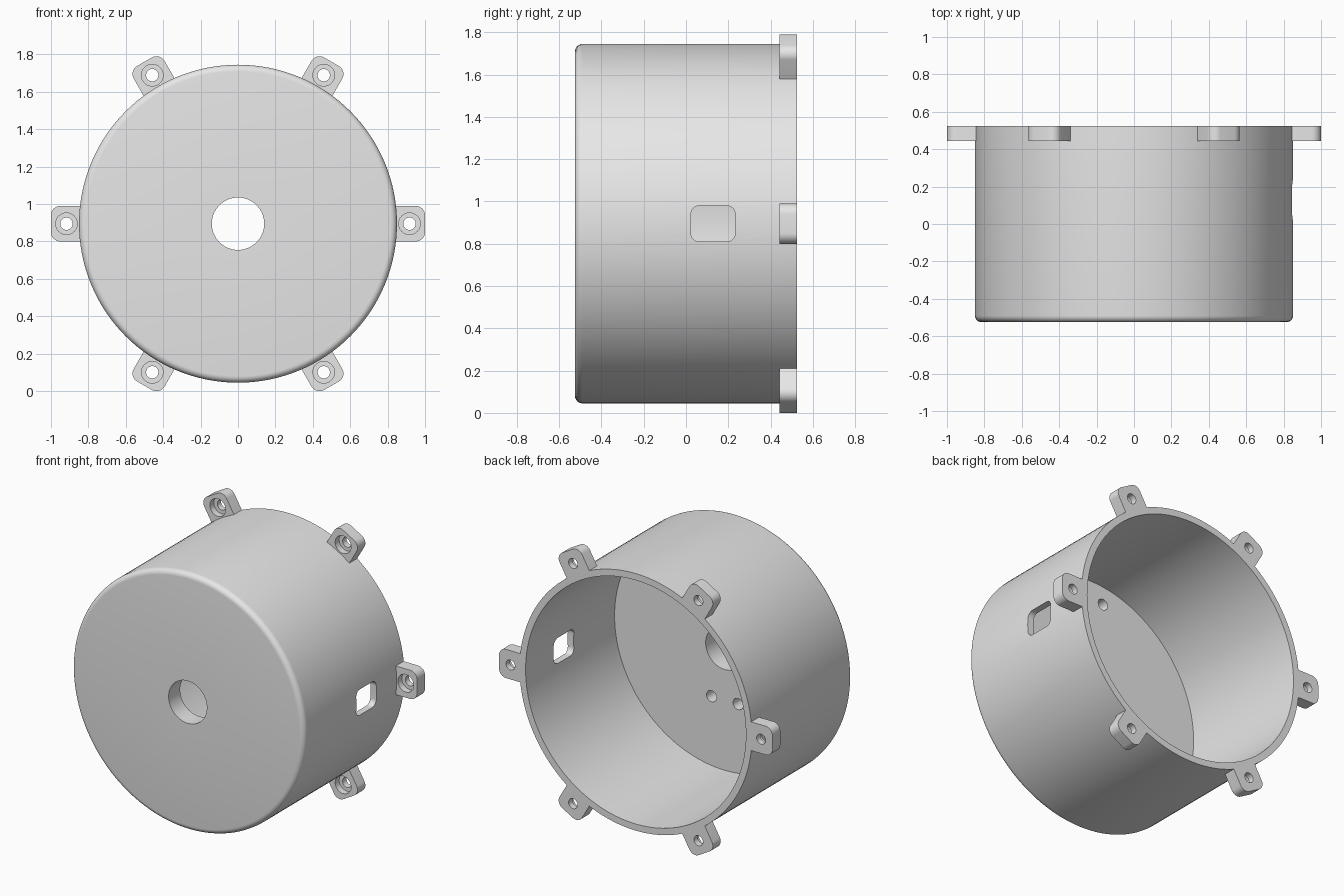
import bpy, bmesh, math
from mathutils import Matrix

if "Cube" in bpy.data.objects:
    bpy.data.objects.remove(bpy.data.objects["Cube"])

CZ = 0.895                       # height of the cup axis
R_OUT, R_IN, HALF = 0.85, 0.806, 0.525
FLOOR = -0.405                   # inner face of the closed end

grey = bpy.data.materials.new("plain_grey")
grey.diffuse_color = (0.8, 0.8, 0.8, 1)
grey.use_nodes = True
grey.node_tree.nodes["Principled BSDF"].inputs["Base Color"].default_value = grey.diffuse_color


def arc(cx, cy, r, a0, a1, n):
    """Points along an arc, angles in degrees."""
    return [(cx + r * math.cos(math.radians(a0 + (a1 - a0) * i / n)),
             cy + r * math.sin(math.radians(a0 + (a1 - a0) * i / n)))
            for i in range(n + 1)]


def circle(cx, cy, r, n=32):
    return arc(cx, cy, r, 0, 360, n)[:-1]


def rounded_rect(cx, cy, w, h, r):
    pts = []
    for i, (sx, sy) in enumerate([(1, 1), (-1, 1), (-1, -1), (1, -1)]):
        pts += arc(cx + sx * (w / 2 - r), cy + sy * (h / 2 - r), r,
                   90 * i, 90 * i + 90, 8)
    return pts


def prism(bm, pts, a, b, axis="y"):
    """Extrude a 2D outline from a to b along y (outline x,z) or x (outline y,z)."""
    def pos(p, d):
        return (p[0], d, p[1]) if axis == "y" else (d, p[0], p[1])
    lo = [bm.verts.new(pos(p, a)) for p in pts]
    hi = [bm.verts.new(pos(p, b)) for p in pts]
    bm.faces.new(lo)
    bm.faces.new(hi[::-1])
    for i in range(len(pts)):
        j = (i + 1) % len(pts)
        bm.faces.new((lo[j], lo[i], hi[i], hi[j]))


def make(name, bm):
    bmesh.ops.recalc_face_normals(bm, faces=bm.faces)
    me = bpy.data.meshes.new(name)
    bm.to_mesh(me)
    bm.free()
    me.materials.append(grey)
    ob = bpy.data.objects.new(name, me)
    bpy.context.collection.objects.link(ob)
    return ob


def cut_and_smooth(ob, cutter):
    """Subtract the cutter, discard it, then shade smooth with sharp edges."""
    mod = ob.modifiers.new("cut", "BOOLEAN")
    mod.operation, mod.solver, mod.object = "DIFFERENCE", "EXACT", cutter
    bpy.ops.object.select_all(action="DESELECT")
    ob.select_set(True)
    bpy.context.view_layer.objects.active = ob
    bpy.ops.object.modifier_apply(modifier=mod.name)
    bpy.data.objects.remove(cutter)
    bpy.ops.object.shade_smooth_by_angle(angle=math.radians(30))


# Cup: lathed wall and floor with a central bore and a rounded front edge
profile = [(0.14, FLOOR), (0.14, -HALF)]
profile += arc(R_OUT - 0.035, -HALF + 0.035, 0.035, -90, 0, 6)
profile += [(R_OUT, HALF), (R_IN, HALF), (R_IN, FLOOR)]
bm = bmesh.new()
SEG = 128
rings = []
for s in range(SEG):
    t = 2 * math.pi * s / SEG
    rings.append([bm.verts.new((r * math.cos(t), y, r * math.sin(t))) for r, y in profile])
for s in range(SEG):
    a, b = rings[s], rings[(s + 1) % SEG]
    for i in range(len(profile)):
        j = (i + 1) % len(profile)
        bm.faces.new((a[i], a[j], b[j], b[i]))
cup = make("cup", bm)

# Side window and blind mounting holes in the inner floor
bm = bmesh.new()
prism(bm, rounded_rect(0.128, 0, 0.21, 0.17, 0.04), 0.6, 1.0, "x")
for x in (-0.097, 0.097):
    for z in (-0.342, 0.68):
        prism(bm, circle(x, z, 0.037), -0.49, -0.3)
cut_and_smooth(cup, make("cup_cutter", bm))
cup.location.z = CZ

# Mounting lug: rounded outer corners, root following the cup wall
bm = bmesh.new()
root = math.degrees(math.asin(0.095 / 0.846))
outline = arc(0.95, -0.045, 0.05, -90, 0, 8) + arc(0.95, 0.045, 0.05, 0, 90, 8)
outline += arc(0, 0, 0.846, root, -root, 8)
prism(bm, outline, 0.443, HALF)
lug = make("lug", bm)

# Screw hole with a counterbore on the front side
bm = bmesh.new()
prism(bm, circle(0.917, 0, 0.033), 0.3, 0.7)
cut_and_smooth(lug, make("screw_cutter", bm))
bm = bmesh.new()
prism(bm, circle(0.917, 0, 0.058), 0.3, 0.485)
cut_and_smooth(lug, make("counterbore_cutter", bm))

# Six lugs around the open rim
for i in range(6):
    ob = lug if i == 0 else lug.copy()
    if i:
        bpy.context.collection.objects.link(ob)
    ob.name = f"lug_{i + 1}"
    ob.matrix_world = Matrix.Translation((0, 0, CZ)) @ Matrix.Rotation(math.radians(60 * i), 4, "Y")
